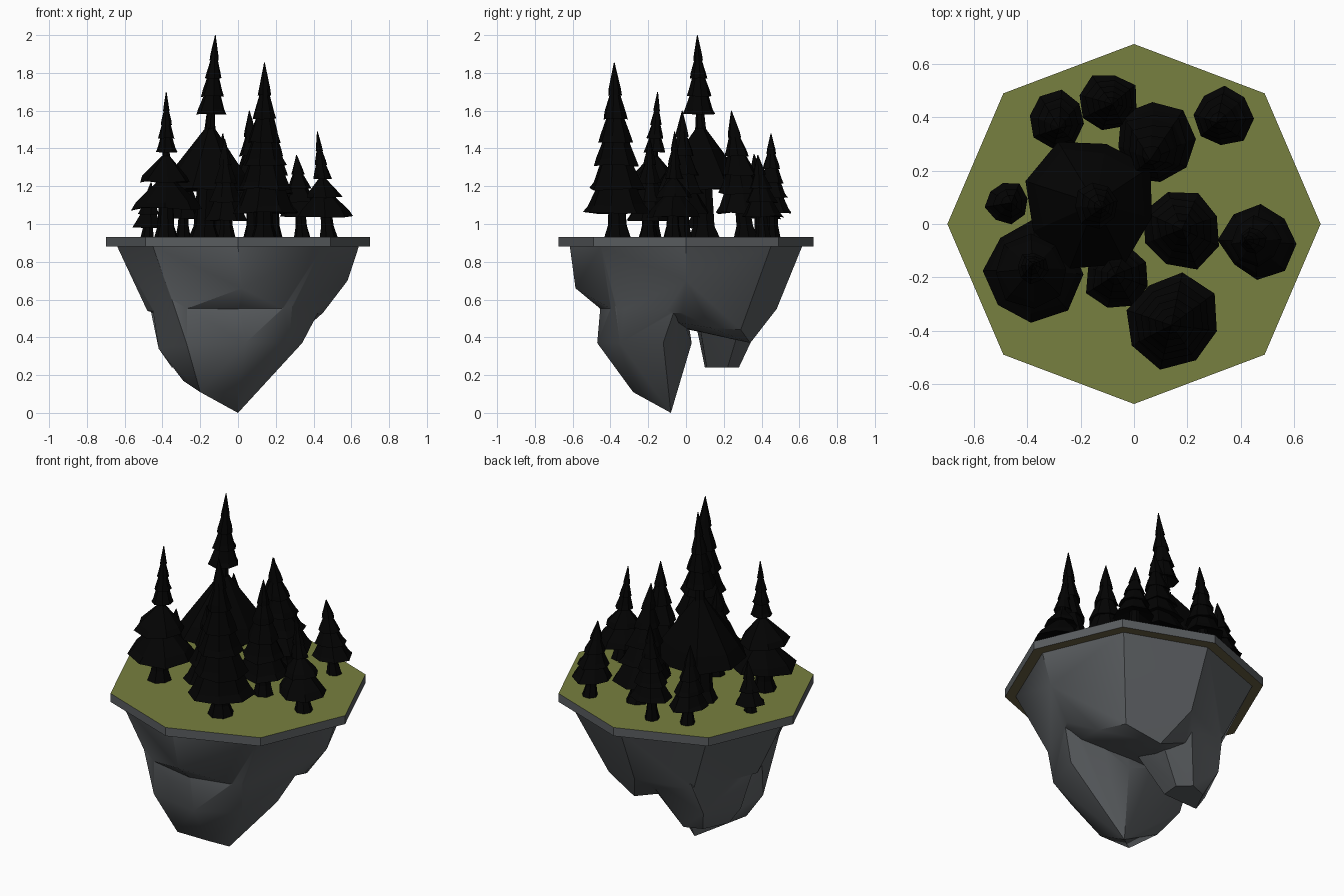
import bpy, bmesh, math, random

if "Cube" in bpy.data.objects:
    bpy.data.objects.remove(bpy.data.objects["Cube"])

random.seed(7)


def material(name, rgb):
    m = bpy.data.materials.new(name)
    m.diffuse_color = (*rgb, 1)
    m.use_nodes = True
    m.node_tree.nodes["Principled BSDF"].inputs["Base Color"].default_value = m.diffuse_color
    return m


GRASS = material("olive_grass", (0.185, 0.215, 0.050))
STONE = material("grey_stone", (0.10, 0.108, 0.115))
EARTH = material("brown_earth", (0.14, 0.115, 0.055))
CHARCOAL = material("charcoal_tree", (0.001, 0.001, 0.001))


def finish(name, bm, mats):
    bmesh.ops.recalc_face_normals(bm, faces=bm.faces)
    me = bpy.data.meshes.new(name)
    bm.to_mesh(me)
    bm.free()
    for m in mats:
        me.materials.append(m)
    ob = bpy.data.objects.new(name, me)
    bpy.context.collection.objects.link(ob)
    return ob


def hull(name, points, mats):
    """Faceted convex block around a few corner points."""
    bm = bmesh.new()
    for p in points:
        bm.verts.new(p)
    bmesh.ops.convex_hull(bm, input=bm.verts[:])
    loose = [v for v in bm.verts if not v.link_faces]
    bmesh.ops.delete(bm, geom=loose, context='VERTS')
    return finish(name, bm, mats)


def octagon(rx, ry, diag_x, diag_y, z):
    return [(rx, 0, z), (-rx, 0, z), (0, ry, z), (0, -ry, z)] + \
           [(sx * diag_x, sy * diag_y, z) for sx in (-1, 1) for sy in (-1, 1)]


def lathe(name, axis, profile, sides, jitter):
    """Rings of (radius, z) around a leaning axis, with hand-cut irregularity."""
    bm = bmesh.new()
    turn = random.uniform(0, math.tau)
    wobble = [random.uniform(1 - jitter, 1 + jitter) for _ in range(sides)]
    rings = []
    for r, z in profile:
        cx, cy = axis(z)
        ring = []
        for k in range(sides):
            a = turn + math.tau * k / sides
            rr = r * wobble[k] * random.uniform(1 - jitter / 2, 1 + jitter / 2)
            dz = random.uniform(-1, 1) * jitter * r * 0.6
            ring.append(bm.verts.new((cx + rr * math.cos(a), cy + rr * math.sin(a), z + dz)))
        rings.append(ring)
    for a, b in zip(rings, rings[1:]):
        for k in range(sides):
            j = (k + 1) % sides
            bm.faces.new((a[k], a[j], b[j], b[k]))
    bm.faces.new(rings[0][::-1])
    bm.faces.new(rings[-1])
    return finish(name, bm, [CHARCOAL])


def tiers(radius, z0, z1, count):
    """Profile of stacked drooping skirts from z0 up to a point at z1."""
    prof = [(radius * 0.3, z0 + 0.03)]
    step = (z1 - z0) / (count + 0.4)
    for i in range(count):
        r = radius * (1 - i / (count + 0.3))
        z = z0 + step * i
        nxt = radius * (1 - (i + 1) / (count + 0.3))
        prof += [(r, z), (r * 0.85, z + step * 0.3)]
        prof.append((nxt * 0.72, z + step * 1.08) if i < count - 1 else (0.002, z1))
    return prof


def tree(label, base, top, trunk_r, crowns):
    (bx, by), (tx, ty, tz) = base, top

    def axis(z):
        t = (z - 0.93) / (tz - 0.93)
        return bx + (tx - bx) * t, by + (ty - by) * t

    low, high = crowns[0][1], crowns[-1][1]
    lathe(label + "_trunk", axis,
          [(trunk_r * 1.45, 0.925), (trunk_r, 0.99), (trunk_r * 0.85, low + 0.06),
           (trunk_r * 0.3, high + 0.07)], 7, 0.06)
    for i, (r, z0, z1, n) in enumerate(crowns):
        lathe(f"{label}_foliage_{i + 1}", axis, tiers(r, z0, z1, n), 8, 0.09)


# Grass-topped slab: green above, stone rim, earth below
slab = hull("ground_slab", octagon(0.70, 0.675, 0.49, 0.49, 0.88)
            + octagon(0.70, 0.675, 0.49, 0.49, 0.93), [GRASS, STONE, EARTH])
for f in slab.data.polygons:
    f.material_index = 0 if f.normal.z > 0.5 else 2 if f.normal.z < -0.5 else 1

# Upper rock body
rock = hull("hanging_rock", octagon(0.64, 0.615, 0.45, 0.45, 0.882) + [
    (0.58, 0, 0.70), (0.02, -0.585, 0.66), (-0.55, 0, 0.70),
    (-0.48, 0.02, 0.54), (0.45, -0.02, 0.53), (-0.33, -0.36, 0.53),
    (0.28, -0.36, 0.53), (0, -0.44, 0.54), (0, 0.48, 0.55), (-0.3, 0.36, 0.52),
    (0.36, 0.13, 0.45), (0.10, 0.34, 0.37), (0.30, 0.29, 0.44), (0.12, 0.10, 0.45)],
    [STONE])

# Large front spur reaching the lowest point
front_spur = hull("front_spur", [
    (-0.46, -0.05, 0.60), (0.45, -0.05, 0.58), (-0.35, -0.38, 0.60), (0.29, -0.38, 0.60),
    (0, -0.45, 0.60), (0, 0, 0.56), (0.04, -0.47, 0.37), (-0.27, -0.40, 0.36),
    (-0.42, -0.12, 0.34), (0.27, -0.35, 0.37), (0.34, -0.12, 0.37), (0.06, 0.03, 0.37),
    (-0.29, -0.15, 0.17), (-0.2, -0.28, 0.11), (0, -0.28, 0.11), (0.12, -0.13, 0.17),
    (0, -0.08, 0)], [STONE])

# Smaller back spur with a flat tip
back_spur = hull("back_spur", [
    (-0.47, 0.03, 0.58), (0.08, 0.07, 0.48), (-0.03, 0.44, 0.58), (-0.3, 0.38, 0.56),
    (-0.33, 0.31, 0.37), (-0.42, 0.09, 0.34), (-0.35, 0.10, 0.24), (-0.12, 0.11, 0.24),
    (-0.11, 0.22, 0.24), (-0.18, 0.28, 0.24), (-0.28, 0.24, 0.24), (0.04, 0.28, 0.44)],
    [STONE])

# Fuse the spurs into one rock without inner walls
bpy.ops.object.select_all(action='DESELECT')
rock.select_set(True)
bpy.context.view_layer.objects.active = rock
for spur in (front_spur, back_spur):
    mod = rock.modifiers.new("fuse", 'BOOLEAN')
    mod.operation, mod.solver, mod.object = 'UNION', 'EXACT', spur
    bpy.ops.object.modifier_apply(modifier=mod.name)
    bpy.data.objects.remove(spur)
bpy.ops.object.shade_smooth_by_angle(angle=math.radians(35))

# Trees with a broad lower crown and a separate spire
tree("tallest_tree", (-0.18, 0.10), (-0.12, 0.06, 2.0), 0.06,
     [(0.245, 1.18, 1.54, 1), (0.085, 1.58, 2.0, 4)])
tree("left_tree", (-0.38, -0.19), (-0.38, -0.15, 1.70), 0.045,
     [(0.19, 1.08, 1.27, 1), (0.14, 1.22, 1.38, 1), (0.06, 1.38, 1.70, 4)])
tree("right_tree", (0.48, -0.07), (0.42, -0.06, 1.49), 0.035,
     [(0.14, 1.04, 1.20, 1), (0.095, 1.14, 1.26, 1), (0.05, 1.24, 1.49, 3)])

# Dense firs: base, tip, trunk radius, crown radius, crown start, tier count
firs = [
    ("front_fir", (0.14, -0.36), (0.14, -0.38, 1.855), 0.05, 0.175, 1.06, 6),
    ("back_centre_fir", (0.09, 0.32), (0.06, 0.24, 1.60), 0.045, 0.16, 1.06, 5),
    ("middle_fir", (0.18, -0.02), (0.18, -0.02, 1.60), 0.04, 0.155, 1.06, 5),
    ("small_front_fir", (-0.06, -0.20), (-0.07, -0.19, 1.45), 0.035, 0.125, 1.02, 4),
    ("back_right_fir", (0.34, 0.41), (0.31, 0.38, 1.365), 0.03, 0.11, 1.04, 4),
    ("back_fir", (-0.10, 0.46), (-0.08, 0.45, 1.48), 0.03, 0.11, 1.06, 5),
    ("back_left_fir", (-0.29, 0.40), (-0.28, 0.36, 1.37), 0.03, 0.11, 1.03, 4),
    ("tiny_left_fir", (-0.48, 0.08), (-0.46, 0.08, 1.22), 0.025, 0.08, 0.98, 3),
]
for label, base, top, trunk_r, r, z0, n in firs:
    tree(label, base, top, trunk_r, [(r, z0, top[2], n)])
